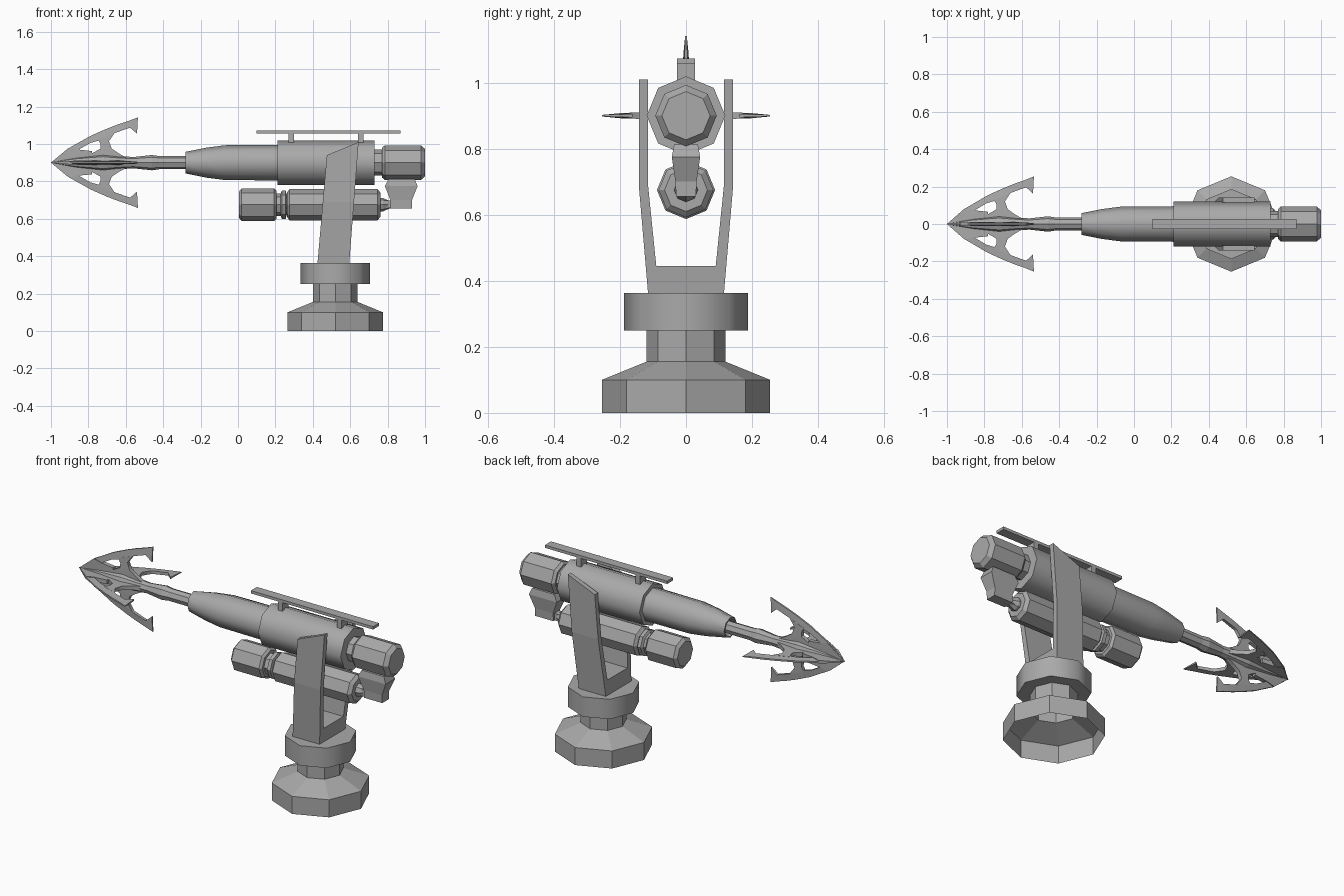
import bpy, bmesh, math
from mathutils import Matrix, Vector

if "Cube" in bpy.data.objects:
    bpy.data.objects.remove(bpy.data.objects["Cube"])

AX = 0.9      # height of the main barrel axis
LX = 0.675    # height of the lower cylinder axis
BX = 0.52     # x of the pedestal

metal = bpy.data.materials.new("dark_metal")
metal.diffuse_color = (0.4, 0.4, 0.4, 1)
metal.use_nodes = True
metal.node_tree.nodes["Principled BSDF"].inputs["Base Color"].default_value = metal.diffuse_color


def finish(name, bm, smooth=False):
    bmesh.ops.remove_doubles(bm, verts=bm.verts, dist=1e-5)
    bmesh.ops.recalc_face_normals(bm, faces=bm.faces)
    me = bpy.data.meshes.new(name)
    bm.to_mesh(me)
    bm.free()
    me.materials.append(metal)
    ob = bpy.data.objects.new(name, me)
    bpy.context.collection.objects.link(ob)
    if smooth:
        bpy.ops.object.select_all(action='DESELECT')
        ob.select_set(True)
        bpy.context.view_layer.objects.active = ob
        bpy.ops.object.shade_smooth_by_angle(angle=math.radians(60))
    return ob


def loft(name, rings, smooth=False, caps=True):
    """Bridge rings of points that all have the same count."""
    bm = bmesh.new()
    vs = [[bm.verts.new(p) for p in r] for r in rings]
    n = len(vs[0])
    for a, b in zip(vs, vs[1:]):
        for i in range(n):
            j = (i + 1) % n
            bm.faces.new((a[i], a[j], b[j], b[i]))
    if caps:
        bm.faces.new(vs[0])
        bm.faces.new(vs[-1])
    return finish(name, bm, smooth)


def turned(name, profile, axis='X', height=AX, smooth=False, caps=True, n=8):
    """Turn (position, radius) pairs around the x or z axis."""
    rings = []
    for t, r in profile:
        ring = []
        for i in range(n):
            a = 2 * math.pi * i / n
            c, s = r * math.cos(a), r * math.sin(a)
            ring.append((t, c, height + s) if axis == 'X' else (BX + c, s, t))
        rings.append(ring)
    return loft(name, rings, smooth, caps)


def box(name, x0, x1, y, z0, z1):
    return loft(name, [[(x0, -y, z), (x1, -y, z), (x1, y, z), (x0, y, z)] for z in (z0, z1)])


# pedestal: open-bottomed foot, neck and swivel collar
turned("foot", [(0, 0.255), (0.1, 0.255), (0.155, 0.12), (0.25, 0.12)], 'Z', caps=False)
turned("swivel_collar", [(0.25, 0.187), (0.363, 0.187)], 'Z', smooth=True)

# leaning U-shaped yoke with slanted tops
half = [(0.115, 0.363), (0.143, 0.69), (0.143, 1.01), (0.115, 1.01), (0.115, 0.69), (0.09, 0.445)]
outline = half + [(-y, z) for y, z in reversed(half)]
front, rear = [], []
for y, z in outline:
    zf = min(z, 0.94)
    front.append((0.425 + (zf - 0.363) * 0.087, y, zf))
    rear.append((0.595 + (z - 0.363) * 0.077, y, z))
loft("yoke", [front, rear])

# main gun body
turned("receiver", [(0.21, 0.119), (0.73, 0.119)], smooth=True)
turned("barrel", [(-0.24, 0.036), (-0.28, 0.05), (-0.28, 0.058), (-0.17, 0.08), (-0.07, 0.093),
                  (0.22, 0.095)], smooth=True)
turned("rear_neck", [(0.72, 0.07), (0.79, 0.07)])
turned("rear_cap", [(0.77, 0.08), (0.785, 0.093), (0.978, 0.093), (1.0, 0.073)])

# sight rail on two posts
box("sight_rail", 0.10, 0.87, 0.027, 1.057, 1.073)
for i, x in enumerate((0.27, 0.642)):
    box(f"rail_post_{i + 1}", x, x + 0.03, 0.027, 0.99, 1.06)

# lower gas cylinder
turned("cylinder_cap", [(0.005, 0.07), (0.02, 0.088), (0.193, 0.088), (0.205, 0.075)], height=LX)
turned("cylinder_neck", [(0.2, 0.06), (0.228, 0.06), (0.235, 0.075), (0.255, 0.075), (0.26, 0.055),
                         (0.275, 0.055)], height=LX)
turned("cylinder_body", [(0.262, 0.065), (0.275, 0.083), (0.745, 0.083), (0.762, 0.065)], height=LX)
turned("cylinder_nozzle", [(0.76, 0.036), (0.775, 0.036), (0.81, 0.02), (0.83, 0.02)], height=LX)

# feed block joining the cylinder to the rear cap
levels = [(0.655, 0.815, 0.93, 0.03), (0.70, 0.815, 0.93, 0.032), (0.775, 0.785, 0.96, 0.043),
          (0.812, 0.805, 0.945, 0.036)]
loft("feed_block", [[(a, -y, z), (b, -y, z), (b, y, z), (a, y, z)] for z, a, b, y in levels])
box("feed_pipe", 0.785, 0.92, 0.022, 0.657, 0.697)

# harpoon shaft and core of the head
turned("harpoon_shaft", [(-1.0, 0.002), (-0.86, 0.03), (-0.72, 0.045), (-0.64, 0.036), (-0.56, 0.03),
                         (-0.46, 0.041), (-0.42, 0.035), (-0.24, 0.035)])

# four barbs: curved arm with hooked end, strut back to the core, and root web
# stations: outer (x, r), inner (x, r), half thickness
arm = [((-1.0, 0.0), (-0.985, -0.005), 0.004), ((-0.91, 0.075), (-0.86, 0.065), 0.009),
       ((-0.785, 0.145), (-0.79, 0.105), 0.009), ((-0.70, 0.182), (-0.72, 0.125), 0.009),
       ((-0.64, 0.205), (-0.655, 0.16), 0.009), ((-0.58, 0.225), (-0.577, 0.187), 0.008),
       ((-0.535, 0.242), (-0.54, 0.155), 0.005)]
strut = [((-0.75, 0.125), (-0.66, 0.158), 0.009), ((-0.735, 0.10), (-0.69, 0.115), 0.01),
         ((-0.735, 0.075), (-0.675, 0.075), 0.011), ((-0.78, 0.05), (-0.63, 0.045), 0.012),
         ((-0.82, 0.02), (-0.58, 0.02), 0.012)]
web = [((-1.0, 0.0), (-0.98, 0.0), 0.003), ((-0.90, 0.08), (-0.90, 0.0), 0.009),
       ((-0.855, 0.07), (-0.855, 0.0), 0.012), ((-0.78, 0.062), (-0.78, 0.0), 0.012)]
for k in range(4):
    rot = Matrix.Rotation(k * math.pi / 2, 3, 'X')
    grow = 1.05 if k % 2 else 1.0      # side barbs spread slightly wider
    for part, stations in (("arm", arm), ("strut", strut), ("web", web)):
        rings = []
        for (xo, ro), (xi, ri), t in stations:
            e = t * 0.5 if part == "arm" else t
            pts = [(xo, -e, ro * grow), (xo, e, ro * grow), (xi, t, ri * grow), (xi, -t, ri * grow)]
            rings.append([rot @ Vector(p) + Vector((0, 0, AX)) for p in pts])
        loft(f"barb_{part}_{k + 1}", rings, smooth=True)
